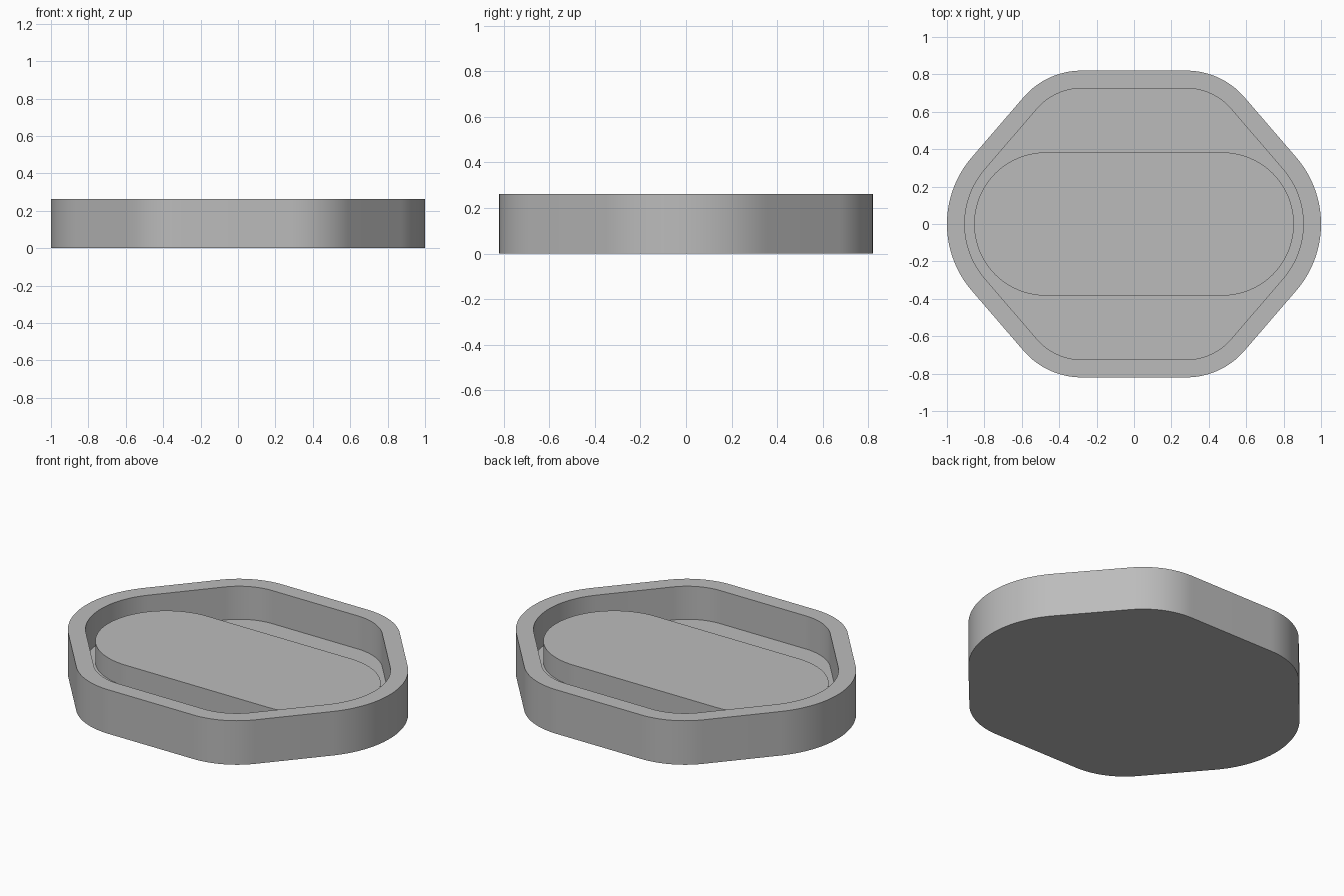
import bpy
import bmesh
from math import sin, cos, pi, atan2, hypot, asin, radians

old = bpy.data.objects.get("Cube")
if old:
    bpy.data.objects.remove(old, do_unlink=True)

grey = bpy.data.materials.new("plain_grey")
grey.use_nodes = True
colour = (0.5, 0.5, 0.5, 1)
grey.diffuse_color = colour
grey.node_tree.nodes["Principled BSDF"].inputs["Base Color"].default_value = colour

HEIGHT, FLOOR, PLATFORM_TOP, WALL = 0.262, 0.065, 0.19, 0.095
STEPS = 20


def arc(cx, cy, r, a0, a1):
    return [(cx + r * cos(a0 + (a1 - a0) * i / STEPS),
             cy + r * sin(a0 + (a1 - a0) * i / STEPS)) for i in range(STEPS + 1)]


def mirror_quarter(quarter):
    """Complete a closed outline from its +x +y quarter."""
    half = quarter + [(-x, y) for x, y in reversed(quarter)]
    return half + [(-x, -y) for x, y in half[1:-1]]


def tray_outline(inset):
    """Rounded hexagon: large side arcs joined tangentially to corner arcs."""
    sx, sr = 0.455, 0.545
    cx, cy, cr = 0.28, 0.41, 0.41
    dx, dy = cx - sx, cy
    tangent = asin((sr - cr) / hypot(dx, dy)) - atan2(dx, dy)
    return mirror_quarter(arc(sx, 0, sr - inset, 0, tangent)
                          + arc(cx, cy, cr - inset, tangent, pi / 2))


def build(name, sections, cap_start=True):
    """Skin a list of (outline, z) sections and cap the ends."""
    bm = bmesh.new()
    loops = [[bm.verts.new((x, y, z)) for x, y in pts] for pts, z in sections]
    n = len(loops[0])
    for a, b in zip(loops, loops[1:]):
        for i in range(n):
            j = (i + 1) % n
            bm.faces.new((a[i], a[j], b[j], b[i]))
    if cap_start:
        bm.faces.new(loops[0][::-1])
    bm.faces.new(loops[-1])
    mesh = bpy.data.meshes.new(name)
    bm.to_mesh(mesh)
    bm.free()
    obj = bpy.data.objects.new(name, mesh)
    bpy.context.collection.objects.link(obj)
    mesh.materials.append(grey)
    bpy.ops.object.select_all(action='DESELECT')
    obj.select_set(True)
    bpy.context.view_layer.objects.active = obj
    bpy.ops.object.shade_smooth_by_angle(angle=radians(30))
    return obj


# Tray: underside, outer wall, flat rim, inner wall, recessed floor
outer, inner = tray_outline(0), tray_outline(WALL)
build("tray", [(outer, 0), (outer, HEIGHT), (inner, HEIGHT), (inner, FLOOR)])

# Raised platform with round ends, standing on the floor
stadium = mirror_quarter(arc(0.472, 0, 0.383, 0, pi / 2))
build("raised_platform", [(stadium, FLOOR), (stadium, PLATFORM_TOP)], cap_start=False)
